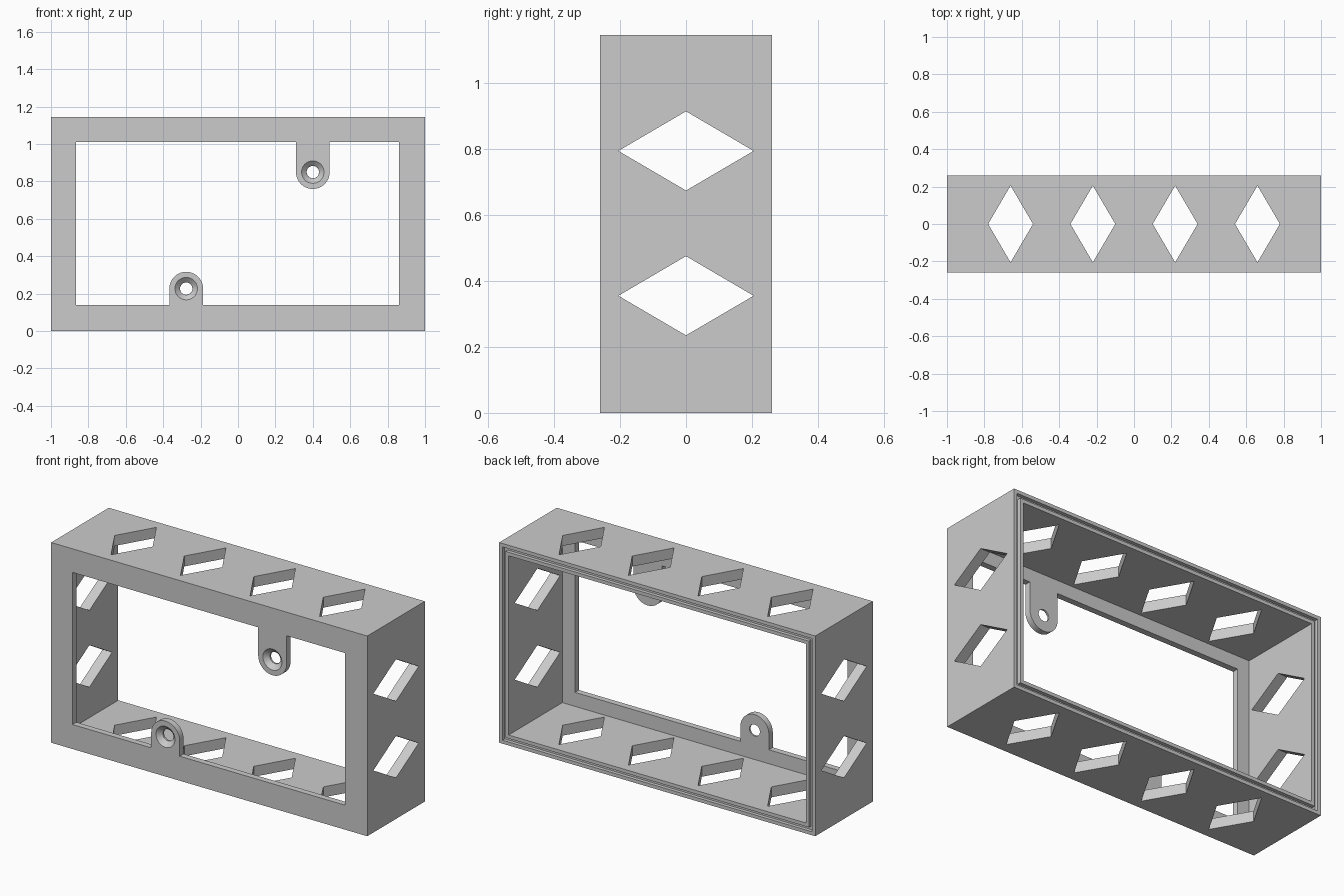
import bpy, bmesh, math
from mathutils import Vector

if "Cube" in bpy.data.objects:
    bpy.data.objects.remove(bpy.data.objects["Cube"], do_unlink=True)

HALF_W, HALF_D, HEIGHT = 1.0, 0.26, 1.145
WALL, PANEL, OVER = 0.06, 0.035, 0.1
FRONT = -HALF_D

grey = bpy.data.materials.new("light_grey")
grey.use_nodes = True
grey.diffuse_color = (0.6, 0.6, 0.6, 1)
grey.node_tree.nodes["Principled BSDF"].inputs["Base Color"].default_value = (0.6, 0.6, 0.6, 1)


def prism(name, outline, shift):
    """Extrude a flat 3D outline along a vector."""
    bm = bmesh.new()
    face = bm.faces.new([bm.verts.new(p) for p in outline])
    out = bmesh.ops.extrude_face_region(bm, geom=[face])
    moved = [g for g in out["geom"] if isinstance(g, bmesh.types.BMVert)]
    bmesh.ops.translate(bm, verts=moved, vec=Vector(shift))
    bmesh.ops.recalc_face_normals(bm, faces=bm.faces)
    mesh = bpy.data.meshes.new(name)
    bm.to_mesh(mesh)
    bm.free()
    mesh.materials.append(grey)
    obj = bpy.data.objects.new(name, mesh)
    bpy.context.collection.objects.link(obj)
    return obj


def inset_box(name, inset, y0, y1):
    """Box spanning y0..y1, inset evenly from the outer walls."""
    x, lo, hi = HALF_W - inset, inset, HEIGHT - inset
    return prism(name, [(-x, y0, lo), (x, y0, lo), (x, y0, hi), (-x, y0, hi)], (0, y1 - y0, 0))


def cut(target, cutter):
    """Subtract the cutter and remove it."""
    cutter.hide_render = True
    mod = target.modifiers.new("cut", "BOOLEAN")
    mod.operation, mod.solver, mod.object = "DIFFERENCE", "EXACT", cutter
    bpy.context.view_layer.objects.active = target
    bpy.ops.object.modifier_apply(modifier=mod.name)
    bpy.data.objects.remove(cutter, do_unlink=True)


def circle(x, y, z, r, start=0, end=360, steps=32):
    angles = [math.radians(start + (end - start) * i / steps) for i in range(steps + 1)]
    pts = [(x + r * math.cos(a), y, z + r * math.sin(a)) for a in angles]
    return pts[:-1] if end - start == 360 else pts


# Open-backed box
frame = inset_box("box_frame", 0, FRONT, HALF_D)
cut(frame, inset_box("cavity", WALL, FRONT + PANEL, HALF_D + OVER))

# Front opening, whose outline leaves two rounded screw tabs standing
left, right, low, high = -0.865, 0.86, 0.14, 1.01
tab_r = 0.09
tabs = [(-0.277, 0.227), (0.4, 0.85)]
y = FRONT - OVER
(bx, bz), (tx, tz) = tabs
outline = [(left, y, low), (bx - tab_r, y, low)]
outline += circle(bx, y, bz, tab_r, 180, 0)
outline += [(bx + tab_r, y, low), (right, y, low), (right, y, high), (tx + tab_r, y, high)]
outline += circle(tx, y, tz, tab_r, 0, -180)
outline += [(tx - tab_r, y, high), (left, y, high)]
cut(frame, prism("opening", outline, (0, OVER + 0.1, 0)))

# Countersunk screw holes
for x, z in tabs:
    cut(frame, prism("screw_hole", circle(x, y, z, 0.033), (0, OVER + 0.1, 0)))
    sink = prism("countersink", circle(x, FRONT - 0.01, z, 0.071), (0, 0.035, 0))
    for v in sink.data.vertices:
        if v.co.y > FRONT:
            v.co.x = x + (v.co.x - x) * 0.47
            v.co.z = z + (v.co.z - z) * 0.47
    cut(frame, sink)

# Diamond vents through the top and bottom walls
half, reach = 0.12, 0.205
for x in (-0.66, -0.22, 0.22, 0.66):
    pts = [(x - half, 0, -OVER), (x, -reach, -OVER), (x + half, 0, -OVER), (x, reach, -OVER)]
    cut(frame, prism("vent", pts, (0, 0, HEIGHT + 2 * OVER)))

# Diamond vents through the side walls
side = -HALF_W - OVER
for z in (0.355, 0.794):
    pts = [(side, 0, z - half), (side, reach, z), (side, 0, z + half), (side, -reach, z)]
    cut(frame, prism("vent", pts, (-2 * side, 0, 0)))

# Groove around the back rim
groove = inset_box("groove", 0.02, HALF_D - 0.02, HALF_D + 0.05)
cut(groove, inset_box("groove_core", 0.04, HALF_D - OVER, HALF_D + OVER))
cut(frame, groove)

# Smooth the round edges, keep the rest crisp
bpy.ops.object.select_all(action="DESELECT")
frame.select_set(True)
bpy.context.view_layer.objects.active = frame
bpy.ops.object.shade_smooth_by_angle(angle=math.radians(30))
